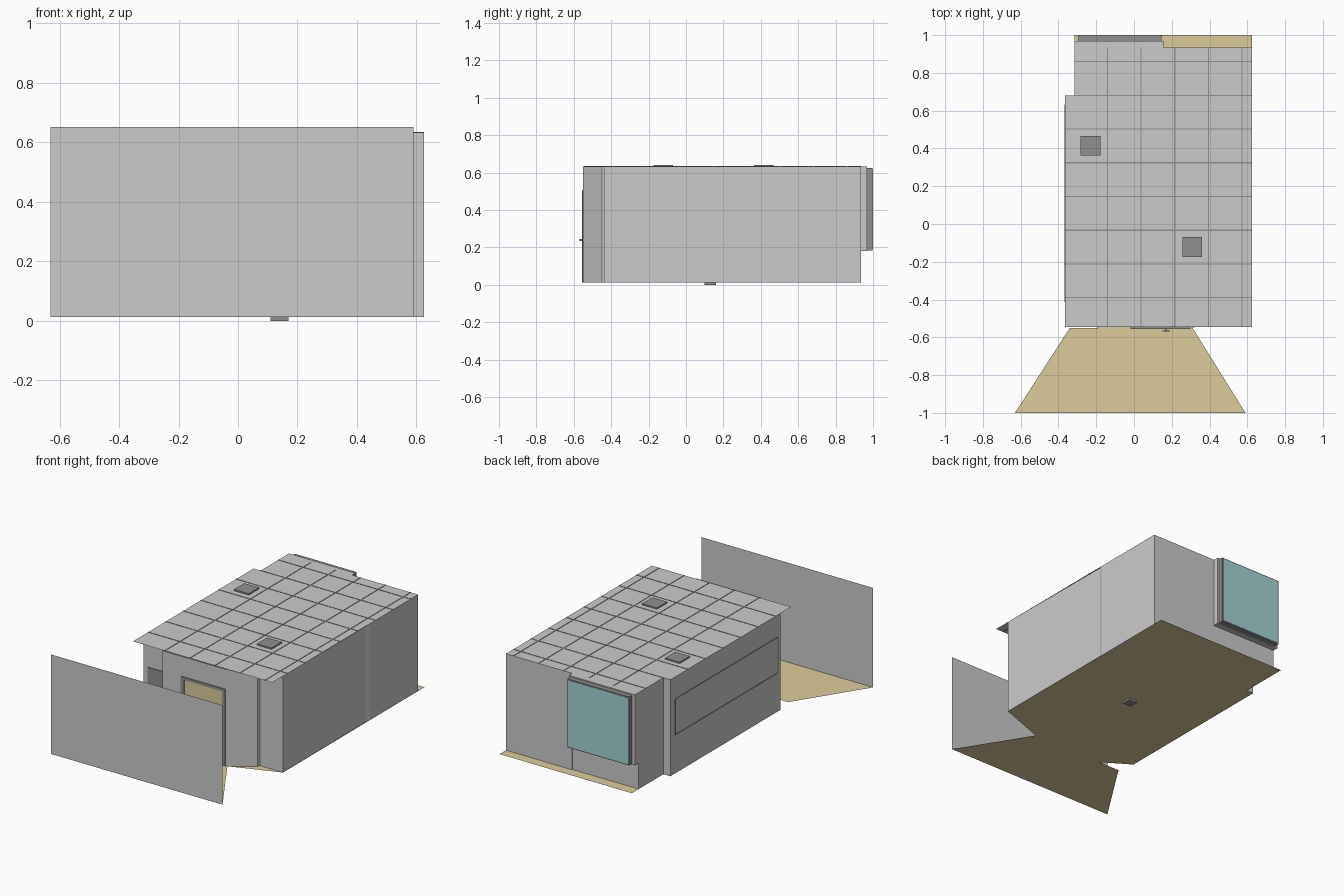
import bpy, bmesh

if "Cube" in bpy.data.objects:
    bpy.data.objects.remove(bpy.data.objects["Cube"])

Z0, Z1 = 0.013, 0.633      # floor and ceiling heights


def material(name, rgb):
    m = bpy.data.materials.new(name)
    m.diffuse_color = (*rgb, 1)
    m.use_nodes = True
    m.node_tree.nodes["Principled BSDF"].inputs["Base Color"].default_value = m.diffuse_color
    return m


WOOD = material("wood", (0.72, 0.60, 0.33))
DARK = material("dark_metal", (0.28, 0.28, 0.28))
GLASS = material("window_glass", (0.37, 0.65, 0.67))


def finish(bm, name, mat=None):
    me = bpy.data.meshes.new(name)
    bm.to_mesh(me)
    bm.free()
    ob = bpy.data.objects.new(name, me)
    bpy.context.collection.objects.link(ob)
    if mat:
        me.materials.append(mat)
    return ob


def sheet(name, outline, z, mat=None):
    """Flat horizontal polygon."""
    bm = bmesh.new()
    bm.faces.new([bm.verts.new((x, y, z)) for x, y in outline])
    return finish(bm, name, mat)


def wall(name, path, z0=Z0, z1=Z1):
    """Vertical sheet following a plan path."""
    bm = bmesh.new()
    low = [bm.verts.new((x, y, z0)) for x, y in path]
    high = [bm.verts.new((x, y, z1)) for x, y in path]
    for i in range(len(path) - 1):
        bm.faces.new((low[i], low[i + 1], high[i + 1], high[i]))
    return finish(bm, name)


def boxes(name, spans, mat=None):
    """One object from boxes given as x0, x1, y0, y1, z0, z1."""
    bm = bmesh.new()
    for x0, x1, y0, y1, z0, z1 in spans:
        vs = bmesh.ops.create_cube(bm, size=1)["verts"]
        for v in vs:
            v.co = (x0 if v.co.x < 0 else x1,
                    y0 if v.co.y < 0 else y1,
                    z0 if v.co.z < 0 else z1)
    return finish(bm, name, mat)


# Floors: room, hallway wedge and the small floor socket below
sheet("room_floor", [(-.365, -.44), (-.19, -.55), (.31, -.55), (.625, -.435),
                     (.625, 1.0), (-.315, 1.0), (-.315, .68), (-.365, .68)], Z0, WOOD)
sheet("hallway_floor", [(-.63, -1), (.59, -1), (.31, -.55), (-.34, -.55)], Z0, WOOD)
boxes("floor_socket", [(.11, .17, .10, .16, 0, Z0 + .002)], DARK)

# Walls
wall("hallway_wall", [(-.63, -1), (.59, -1)], Z0, .652)
wall("right_wall", [(.625, -.435), (.617, .415), (.625, .44), (.625, .935)])
wall("back_wall", [(.625, .935), (.155, .935), (.155, .93), (-.315, .93)])
wall("left_wall", [(-.315, .93), (-.315, .68), (-.365, .68), (-.365, -.44)])
wall("front_wall_left", [(-.365, -.44), (-.17, -.44), (-.15, -.55), (-.005, -.55)])
wall("front_wall_right", [(.285, -.55), (.31, -.55), (.455, -.45),
                          (.46, -.435), (.625, -.435)])
wall("door_header", [(-.005, -.55), (.285, -.55)], .50, Z1)

# Ceiling with its tile grid
sheet("ceiling", [(-.365, -.545), (.625, -.545), (.625, .935), (-.315, .935),
                  (-.315, .68), (-.365, .68)], Z1)
w = .003
bars = []
for i in range(5):
    x = -.14 + .178 * i
    bars.append((x - w, x + w, -.545, .935, Z1 - .002, Z1 + .002))
for i in range(8):
    y = -.39 + .1785 * i
    left = -.365 if y < .67 else -.315
    bars.append((left, .625, y - w, y + w, Z1 - .002, Z1 + .002))
boxes("ceiling_grid", bars, DARK)

# Ceiling vents
boxes("ceiling_vents", [(cx - .052, cx + .052, cy - .052, cy + .052, Z1 - .004, Z1 + .009)
                        for cx, cy in ((-.23, .415), (.308, -.122))], DARK)

# Door, frame and handle
boxes("door_leaf", [(.005, .275, -.551, -.543, Z0, .49)], WOOD)
boxes("door_frame", [(-.018, .005, -.556, -.54, Z0, .505),
                     (.275, .298, -.556, -.54, Z0, .505),
                     (.005, .275, -.556, -.54, .487, .505)], DARK)
boxes("door_handle", [(.165, .175, -.567, -.55, .235, .245),
                      (.15, .19, -.570, -.563, .235, .245)], DARK)

# Small interior window beside the door
boxes("side_window", [(-.33, -.19, -.445, -.435, .31, .437)], DARK)

# Back window: box, dark frame and pane
boxes("window_box", [(-.315, .155, .93, .968, .18, Z1)])
boxes("window_frame", [(-.295, .145, .966, .998, .185, .625)], DARK)
boxes("window_pane", [(-.288, .138, .99, 1.0, .192, .618)], GLASS)

# Board on the left wall: thin outline
X = -.365
boxes("wall_board_frame", [(X - .002, X + .006, -.41, .63, z - .003, z + .003) for z in (.26, .49)]
      + [(X - .002, X + .006, y - .003, y + .003, .26, .49) for y in (-.41, .63)], DARK)

# Counter along the right wall inside
boxes("counter", [(.485, .615, -.43, .32, .225, .243)]
      + [(.49, .612, y, y + .015, Z0, .225) for y in (-.425, -.06, .30)], WOOD)
